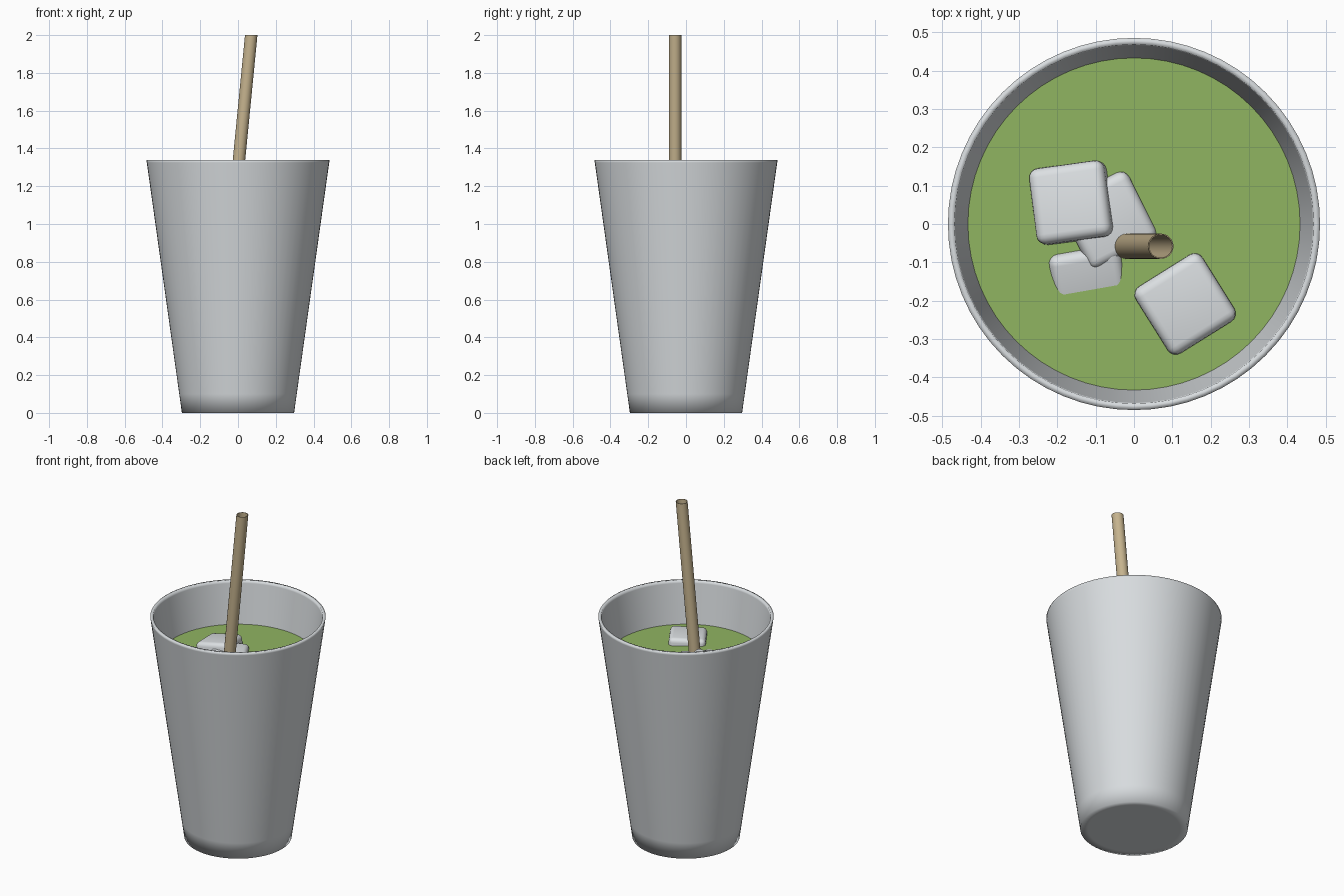
import bpy, bmesh, math
from mathutils import Euler, Vector

if "Cube" in bpy.data.objects:
    bpy.data.objects.remove(bpy.data.objects["Cube"], do_unlink=True)


def material(name, rgb):
    mat = bpy.data.materials.new(name)
    mat.use_nodes = True
    mat.diffuse_color = (*rgb, 1)
    mat.node_tree.nodes["Principled BSDF"].inputs["Base Color"].default_value = (*rgb, 1)
    return mat


cup_grey = material("pale grey", (0.69, 0.72, 0.74))
ice_white = material("ice white", (0.72, 0.75, 0.77))
tea_green = material("tea green", (0.28, 0.46, 0.12))
straw_tan = material("straw tan", (0.56, 0.45, 0.27))


def finish(name, bm, mat, smooth_angle=None):
    bmesh.ops.recalc_face_normals(bm, faces=bm.faces[:])
    mesh = bpy.data.meshes.new(name)
    bm.to_mesh(mesh)
    bm.free()
    mesh.materials.append(mat)
    obj = bpy.data.objects.new(name, mesh)
    bpy.context.collection.objects.link(obj)
    bpy.ops.object.select_all(action="DESELECT")
    obj.select_set(True)
    bpy.context.view_layer.objects.active = obj
    if smooth_angle is None:
        bpy.ops.object.shade_smooth()
    else:
        bpy.ops.object.shade_smooth_by_angle(angle=math.radians(smooth_angle))
    return obj


def lathe(profile, sides, closed=False):
    """Rings of (radius, height); zero radius becomes a pole, closed joins the ends."""
    bm = bmesh.new()
    rings = []
    for r, z in profile:
        count = sides if r > 0 else 1
        rings.append([bm.verts.new((r * math.cos(math.tau * i / sides),
                                    r * math.sin(math.tau * i / sides), z))
                      for i in range(count)])
    pairs = list(zip(rings, rings[1:]))
    if closed:
        pairs.append((rings[-1], rings[0]))
    for a, b in pairs:
        for i in range(sides):
            j = i + 1
            corners = [a[i % len(a)], a[j % len(a)], b[j % len(b)], b[i % len(b)]]
            bm.faces.new(list(dict.fromkeys(corners)))
    return bm


# Cup: tapered wall, softly shaded base and thin rim
HEIGHT, BASE, TOP, WALL = 1.34, 0.297, 0.485, 0.017


def outer(z):
    return BASE + (TOP - BASE) * z / HEIGHT


profile = [(0, 0), (0.255, 0), (BASE, 0)]
profile += [(outer(z), z) for z in (0.1, 1.325, HEIGHT)]
profile += [(outer(z) - WALL, z) for z in (HEIGHT, 1.325, 0.1, 0.03)]
profile += [(0, 0.03)]
finish("cup", lathe(profile, 64), cup_grey)

# Drink filling the cup
LEVEL = 1.09
drink = [(0, 0.04), (outer(0.04) - WALL - 0.002, 0.04),
         (outer(LEVEL) - WALL, LEVEL), (0, LEVEL)]
finish("drink", lathe(drink, 64), tea_green, 30)

# Straw: hollow tube leaning to the side, cut level at the top
straw = lathe([(0.033, 0.06), (0.033, 2.0), (0.030, 2.0), (0.030, 0.06)], 24, closed=True)
for v in straw.verts:
    v.co += Vector((0.07 + 0.098 * (v.co.z - 2.0), -0.058, 0))
finish("straw", straw, straw_tan, 40)


# Ice cubes: rounded blocks placed by the centre of their top face
def ice_cube(name, top, size, tilt):
    bm = bmesh.new()
    bmesh.ops.create_cube(bm, size=size)
    bmesh.ops.bevel(bm, geom=bm.edges[:], offset=0.025, segments=4,
                    profile=0.5, affect="EDGES")
    turn = Euler([math.radians(a) for a in tilt]).to_matrix()
    centre = Vector(top) - turn @ Vector((0, 0, size / 2))
    for v in bm.verts:
        v.co = turn @ v.co + centre
    finish(name, bm, ice_white)


ice_cube("ice_cube_upper", (-0.17, 0.058, 1.14), 0.20, (-5, -9, 8))
ice_cube("ice_cube_middle", (-0.065, 0.01, 1.118), 0.20, (3, 4, 27))
ice_cube("ice_cube_sunken", (-0.115, -0.165, 1.092), 0.19, (16, 0, 10))
ice_cube("ice_cube_front", (0.133, -0.21, 1.125), 0.205, (2, -2, 32))
